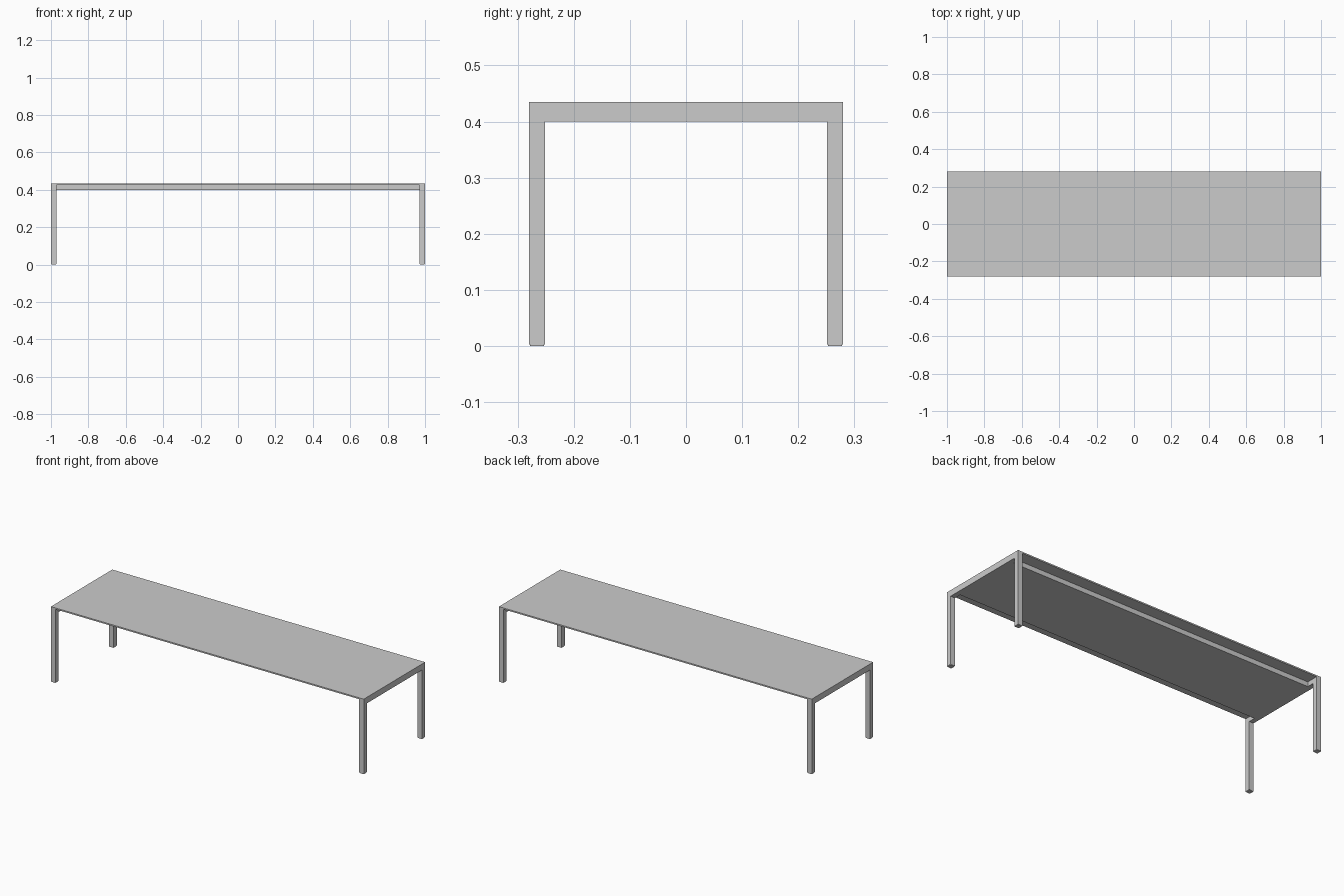
import bpy
import bmesh
from mathutils import Vector

cube = bpy.data.objects.get("Cube")
if cube:
    bpy.data.objects.remove(cube, do_unlink=True)

# Main sizes
HALF_X, HALF_Y = 1.0, 0.28
HEIGHT, TOP_BOTTOM, RAIL_BOTTOM = 0.435, 0.427, 0.40
LEG = 0.029
FOOT_HEIGHT, FOOT_INSET = 0.003, 0.002
CORE_Y = 0.21
SEAM_X = 0.7

grey = bpy.data.materials.new("light_grey")
grey.use_nodes = True
colour = (0.6, 0.6, 0.6, 1)
grey.diffuse_color = colour
grey.node_tree.nodes["Principled BSDF"].inputs["Base Color"].default_value = colour


def box(name, low, high):
    """Flat-faced box between two opposite corners."""
    low, high = Vector(low), Vector(high)
    bm = bmesh.new()
    bmesh.ops.create_cube(bm, size=1)
    bmesh.ops.scale(bm, vec=high - low, verts=bm.verts)
    bmesh.ops.translate(bm, vec=(low + high) / 2, verts=bm.verts)
    mesh = bpy.data.meshes.new(name)
    bm.to_mesh(mesh)
    bm.free()
    mesh.materials.append(grey)
    obj = bpy.data.objects.new(name, mesh)
    bpy.context.collection.objects.link(obj)
    return obj


# Tabletop: a long centre panel and two flush end leaves
panels = {"right_leaf": (-HALF_X, -SEAM_X),
          "centre_panel": (-SEAM_X, SEAM_X),
          "left_leaf": (SEAM_X, HALF_X)}
for name, (x0, x1) in panels.items():
    box(name, (x0, -HALF_Y, TOP_BOTTOM), (x1, HALF_Y, HEIGHT))

# Closed box under the top, set back from the long edges
inner_x, inner_y = HALF_X - LEG, HALF_Y - LEG
box("under_box", (-inner_x, -CORE_Y, RAIL_BOTTOM), (inner_x, CORE_Y, TOP_BOTTOM))

# End rails, legs and feet
for side, sx in (("right", -1), ("left", 1)):
    x0, x1 = sorted((sx * inner_x, sx * HALF_X))
    box(side + "_end_rail", (x0, -inner_y, RAIL_BOTTOM), (x1, inner_y, TOP_BOTTOM))
    for end, sy in (("front", -1), ("back", 1)):
        y0, y1 = sorted((sy * inner_y, sy * HALF_Y))
        box(f"{end}_{side}_leg", (x0, y0, FOOT_HEIGHT), (x1, y1, TOP_BOTTOM))
        box(f"{end}_{side}_foot",
            (x0 + FOOT_INSET, y0 + FOOT_INSET, 0),
            (x1 - FOOT_INSET, y1 - FOOT_INSET, FOOT_HEIGHT))
